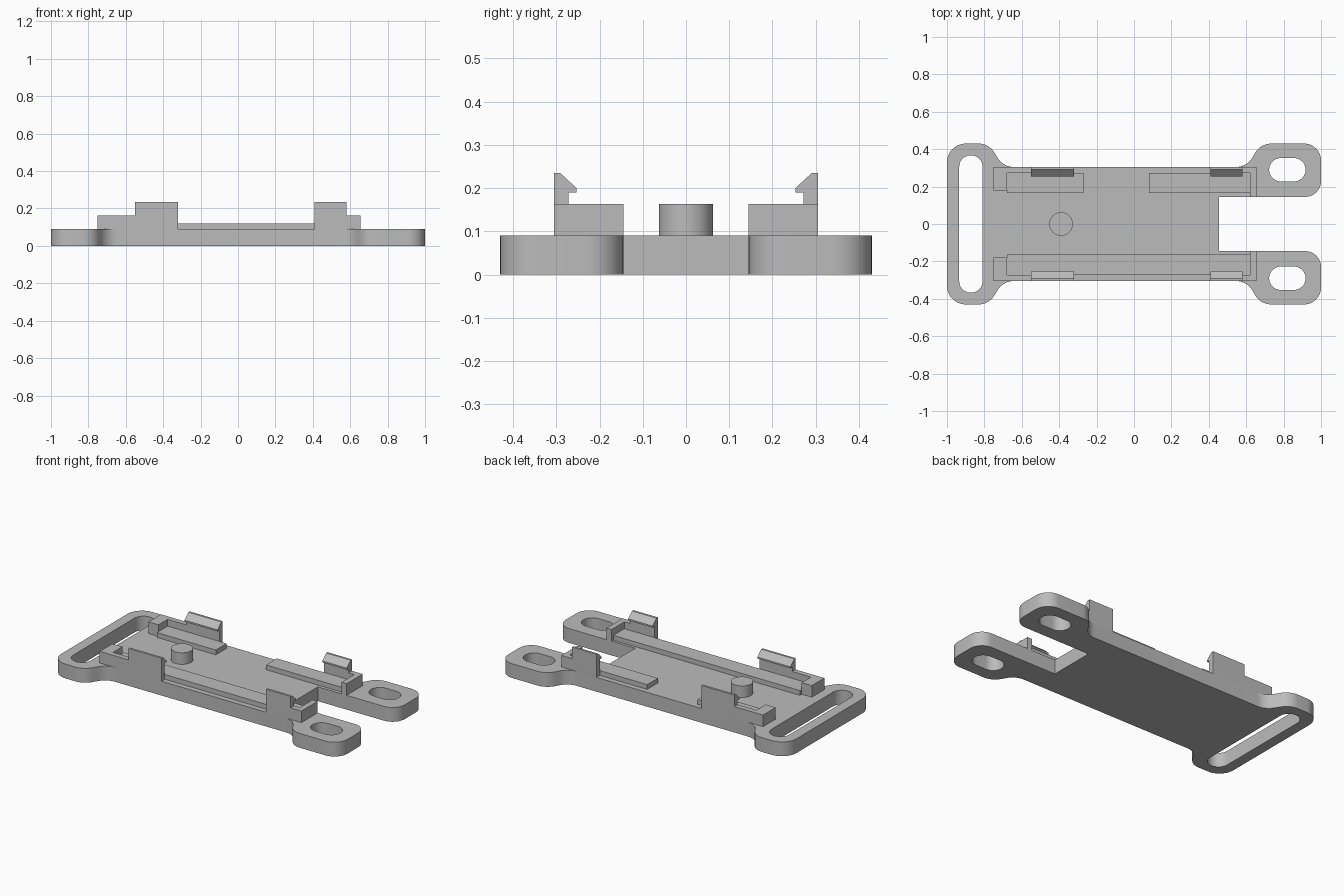
import bpy
import bmesh
from math import sin, cos, pi, tan
from mathutils import Vector

cube = bpy.data.objects.get("Cube")
if cube:
    bpy.data.objects.remove(cube, do_unlink=True)

grey = bpy.data.materials.new("light grey plastic")
grey.use_nodes = True
colour = (0.5, 0.5, 0.5, 1)
grey.diffuse_color = colour
grey.node_tree.nodes["Principled BSDF"].inputs["Base Color"].default_value = colour

PLATE_TOP, LEDGE_TOP, WALL_TOP, CLIP_TOP = 0.09, 0.12, 0.163, 0.235
OUTER, INNER = 0.305, 0.272      # outer and inner faces of the side walls


def add_object(name, mesh):
    obj = bpy.data.objects.new(name, mesh)
    bpy.context.collection.objects.link(obj)
    mesh.materials.clear()
    mesh.materials.append(grey)
    return obj


def smooth(obj):
    bpy.ops.object.select_all(action="DESELECT")
    obj.select_set(True)
    bpy.context.view_layer.objects.active = obj
    bpy.ops.object.shade_smooth_by_angle(angle=pi / 6)


def finish(name, bm):
    bmesh.ops.recalc_face_normals(bm, faces=bm.faces)
    mesh = bpy.data.meshes.new(name)
    bm.to_mesh(mesh)
    bm.free()
    return add_object(name, mesh)


def prism(name, profile, x0, x1):
    """Extrude a (y, z) profile along x."""
    bm = bmesh.new()
    face = bm.faces.new([bm.verts.new((x0, y, z)) for y, z in profile])
    grown = bmesh.ops.extrude_face_region(bm, geom=[face])["geom"]
    moved = [v for v in grown if isinstance(v, bmesh.types.BMVert)]
    bmesh.ops.translate(bm, verts=moved, vec=(x1 - x0, 0, 0))
    return finish(name, bm)


def box(name, x0, x1, y0, y1, top):
    return prism(name, [(y0, PLATE_TOP), (y1, PLATE_TOP), (y1, top), (y0, top)], x0, x1)


def rounded(corners, steps=10):
    """Round each (x, y, radius) corner of a closed outline with an arc."""
    points = []
    for i, (x, y, r) in enumerate(corners):
        p = Vector((x, y))
        if r == 0:
            points.append(p)
            continue
        a = (Vector(corners[i - 1][:2]) - p).normalized()
        b = (Vector(corners[(i + 1) % len(corners)][:2]) - p).normalized()
        half = a.angle(b) / 2
        middle = (a + b).normalized()
        centre = p + middle * (r / sin(half))
        along = (b - a).normalized()
        sweep = pi / 2 - half
        for k in range(steps + 1):
            t = sweep * (2 * k / steps - 1)
            points.append(centre - middle * r * cos(t) + along * r * sin(t))
    return points


def slot(cx, cy, w, h):
    r = min(w, h) / 2 - 0.0001
    return rounded([(cx + sx * w / 2, cy + sy * h / 2, r)
                    for sx, sy in ((-1, -1), (1, -1), (1, 1), (-1, 1))])


# Base plate: strap bar at one end, two lugs at the other
half_outline = [(0.455, 0.145, 0), (1, 0.145, 0.085), (1, 0.43, 0.09),
                (0.675, 0.43, 0.1), (0.605, OUTER, 0.1),
                (-0.70, OUTER, 0.1), (-0.775, 0.43, 0.1), (-1, 0.43, 0.1)]
outline = half_outline + [(x, -y, r) for x, y, r in reversed(half_outline)]
loops = [rounded(outline), slot(-0.872, 0, 0.125, 0.735),
         slot(0.82, 0.29, 0.195, 0.125), slot(0.82, -0.29, 0.195, 0.125)]

curve = bpy.data.curves.new("plate_outline", "CURVE")
curve.dimensions = "2D"
curve.fill_mode = "BOTH"
curve.extrude = PLATE_TOP / 2
for loop in loops:
    spline = curve.splines.new("POLY")
    spline.points.add(len(loop) - 1)
    for point, co in zip(spline.points, loop):
        point.co = (co.x, co.y, 0, 1)
    spline.use_cyclic_u = True
helper = bpy.data.objects.new("plate_outline", curve)
bpy.context.collection.objects.link(helper)
bpy.context.view_layer.update()
mesh = bpy.data.meshes.new_from_object(helper.evaluated_get(bpy.context.evaluated_depsgraph_get()))
bpy.data.objects.remove(helper, do_unlink=True)
bm = bmesh.new()
bm.from_mesh(mesh)
bmesh.ops.remove_doubles(bm, verts=bm.verts, dist=0.00005)
bmesh.ops.translate(bm, verts=bm.verts, vec=(0, 0, PLATE_TOP / 2))
smooth(finish("base_plate", bm))

# Locating peg
bm = bmesh.new()
bmesh.ops.create_cone(bm, cap_ends=True, segments=48, radius1=0.063, radius2=0.063,
                      depth=WALL_TOP - PLATE_TOP)
bmesh.ops.translate(bm, verts=bm.verts, vec=(-0.39, 0, (WALL_TOP + PLATE_TOP) / 2))
smooth(finish("locating_peg", bm))

# Side walls, corner stops and snap clips on both long sides
clip_profile = [(OUTER, PLATE_TOP), (OUTER, CLIP_TOP), (0.291, CLIP_TOP),
                (0.253, 0.2), (0.253, 0.19), (INNER, 0.19), (INNER, PLATE_TOP)]
for side, label in ((-1, "front"), (1, "back")):
    for end, x0, x1 in (("right", -0.55, -0.32), ("left", 0.41, 0.58)):
        prism(f"{label}_{end}_clip", [(side * y, z) for y, z in clip_profile], x0, x1)
    box(f"{label}_right_wall", -0.68, -0.55, side * INNER, side * OUTER, WALL_TOP)
    box(f"{label}_left_wall", 0.58, 0.62, side * INNER, side * OUTER, WALL_TOP)
    box(f"{label}_right_stop", -0.75, -0.68, side * 0.18, side * OUTER, WALL_TOP)
    box(f"{label}_left_stop", 0.62, 0.655, side * 0.145, side * OUTER, WALL_TOP)

# Support ledges: one long at the front, two short at the back
box("front_ledge", -0.68, 0.62, -INNER, -0.162, LEDGE_TOP)
box("back_right_ledge", -0.68, -0.27, 0.165, INNER, LEDGE_TOP)
box("back_left_ledge", 0.08, 0.62, 0.165, INNER, LEDGE_TOP)
